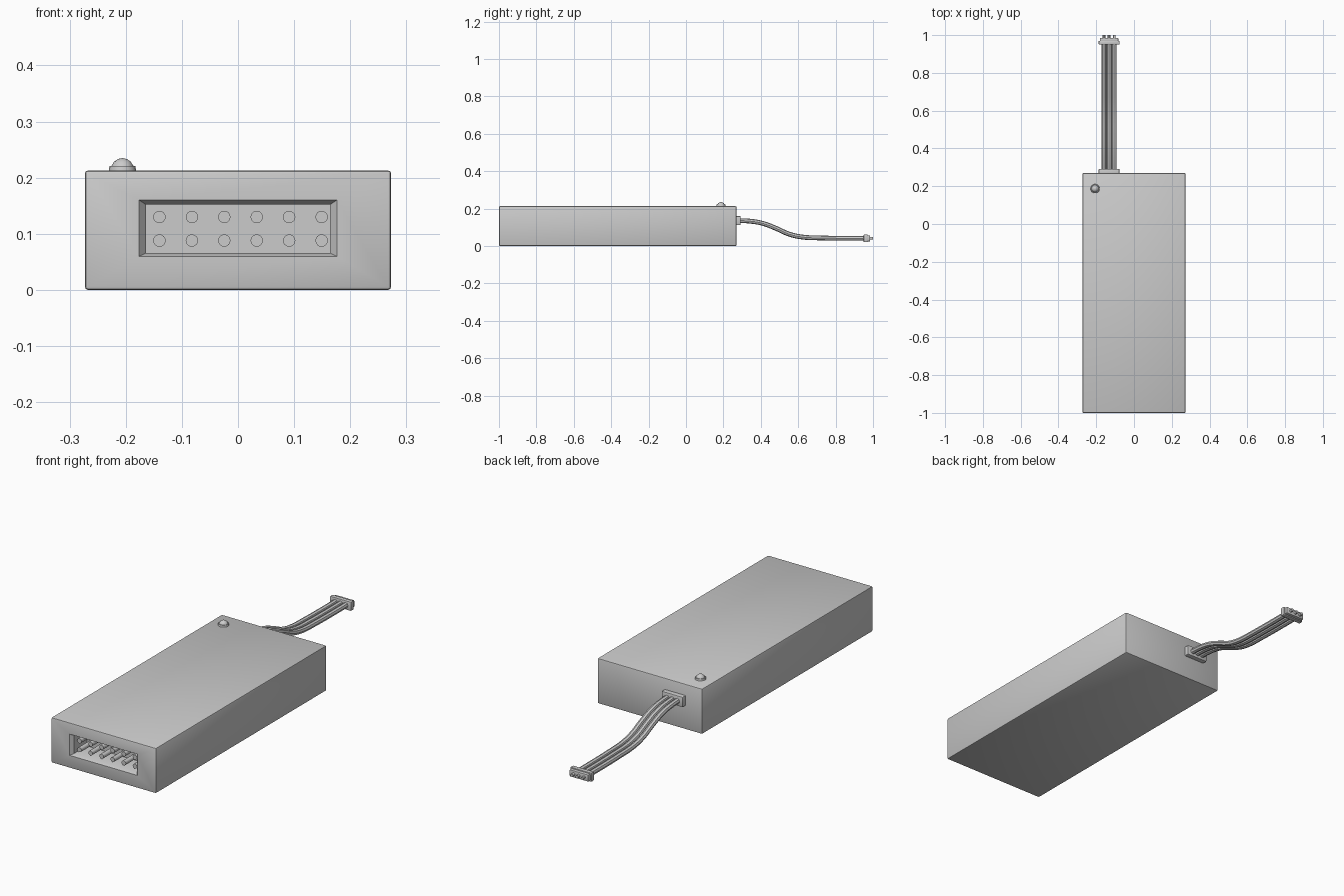
import bpy, bmesh, math
from mathutils import Matrix, Vector

if "Cube" in bpy.data.objects:
    bpy.data.objects.remove(bpy.data.objects["Cube"])


def finish(bm, name, smooth=True):
    bmesh.ops.recalc_face_normals(bm, faces=bm.faces)
    me = bpy.data.meshes.new(name)
    bm.to_mesh(me)
    bm.free()
    ob = bpy.data.objects.new(name, me)
    bpy.context.collection.objects.link(ob)
    if smooth:
        bpy.ops.object.select_all(action='DESELECT')
        ob.select_set(True)
        bpy.context.view_layer.objects.active = ob
        bpy.ops.object.shade_smooth_by_angle(angle=math.radians(30))
    return ob


def box_bm(lo, hi, bevel):
    bm = bmesh.new()
    lo, hi = Vector(lo), Vector(hi)
    size = hi - lo
    bmesh.ops.create_cube(bm, size=1, matrix=Matrix.Translation((lo + hi) / 2) @ Matrix.Diagonal((*size, 1)))
    bmesh.ops.bevel(bm, geom=bm.edges[:], offset=bevel, segments=2, profile=0.5, affect='EDGES')
    return bm


def rod(name, x, z, y0, y1, r, sides=16):
    bm = bmesh.new()
    m = Matrix.Translation((x, (y0 + y1) / 2, z)) @ Matrix.Rotation(math.pi / 2, 4, 'X')
    bmesh.ops.create_cone(bm, cap_ends=True, segments=sides, radius1=r, radius2=r, depth=y1 - y0, matrix=m)
    return finish(bm, name)


# Case: bevelled box with a chamfered socket sunk into the front face
bm = box_bm((-0.273, -1, 0), (0.273, 0.27, 0.213), 0.006)
bm.faces.ensure_lookup_table()
front = min(bm.faces, key=lambda f: f.calc_center_median().y)
rings = [  # half width, low z, high z, y
    (0.176, 0.060, 0.160, -1.0),
    (0.164, 0.066, 0.152, -0.985),
    (0.164, 0.066, 0.152, -0.89),
]
for w, z0, z1, y in rings:
    c = front.calc_center_median()
    bmesh.ops.inset_region(bm, faces=[front], thickness=0.001)
    for v in front.verts:
        v.co = (w if v.co.x > c.x else -w, y, z1 if v.co.z > c.z else z0)
finish(bm, "case")

# Socket pins: two rows of six
for row, z in enumerate((0.088, 0.130)):
    for i in range(6):
        rod(f"socket_pin_{row}_{i}", -0.14 + 0.0578 * i, z, -0.98, -0.885, 0.011)

# Indicator lamp: base ring and low-poly dome
lamp = Vector((-0.206, 0.187, 0.213))
bm = bmesh.new()
bmesh.ops.create_cone(bm, cap_ends=True, segments=16, radius1=0.025, radius2=0.023, depth=0.012,
                      matrix=Matrix.Translation(lamp + Vector((0, 0, 0.002))))
finish(bm, "lamp_base")
bm = bmesh.new()
bmesh.ops.create_uvsphere(bm, u_segments=12, v_segments=8, radius=1,
                          matrix=Matrix.Translation(lamp) @ Matrix.Diagonal((0.021, 0.021, 0.022, 1)))
finish(bm, "lamp_dome")

# Cable outlet on the back of the case
finish(box_bm((-0.187, 0.26, 0.112), (-0.077, 0.292, 0.160), 0.004), "cable_outlet")

# Three-wire ribbon with plug pins
path = [(0.27, 0.136), (0.34, 0.133), (0.41, 0.121), (0.48, 0.095), (0.55, 0.064),
        (0.62, 0.048), (0.72, 0.043), (0.84, 0.041), (0.97, 0.041)]
for i in range(3):
    x = -0.132 + 0.027 * (i - 1)
    cu = bpy.data.curves.new(f"wire_{i}", 'CURVE')
    cu.dimensions = '3D'
    cu.bevel_depth = 0.0128
    cu.bevel_resolution = 2
    cu.resolution_u = 4
    sp = cu.splines.new('BEZIER')
    sp.bezier_points.add(len(path) - 1)
    for p, (y, z) in zip(sp.bezier_points, path):
        p.co = (x, y, z)
        p.handle_left_type = p.handle_right_type = 'AUTO'
    ob = bpy.data.objects.new(f"wire_{i}", cu)
    bpy.context.collection.objects.link(ob)
    bpy.ops.object.select_all(action='DESELECT')
    ob.select_set(True)
    bpy.context.view_layer.objects.active = ob
    bpy.ops.object.convert(target='MESH')
    bpy.ops.object.shade_smooth_by_angle(angle=math.radians(40))
    rod(f"plug_pin_{i}", x, 0.041, 0.96, 1.0, 0.007, 12)

# Plug: wide flange and slimmer nose
finish(box_bm((-0.187, 0.950, 0.020), (-0.077, 0.970, 0.062), 0.003), "plug_flange")
finish(box_bm((-0.181, 0.965, 0.025), (-0.083, 0.985, 0.057), 0.003), "plug_nose")
